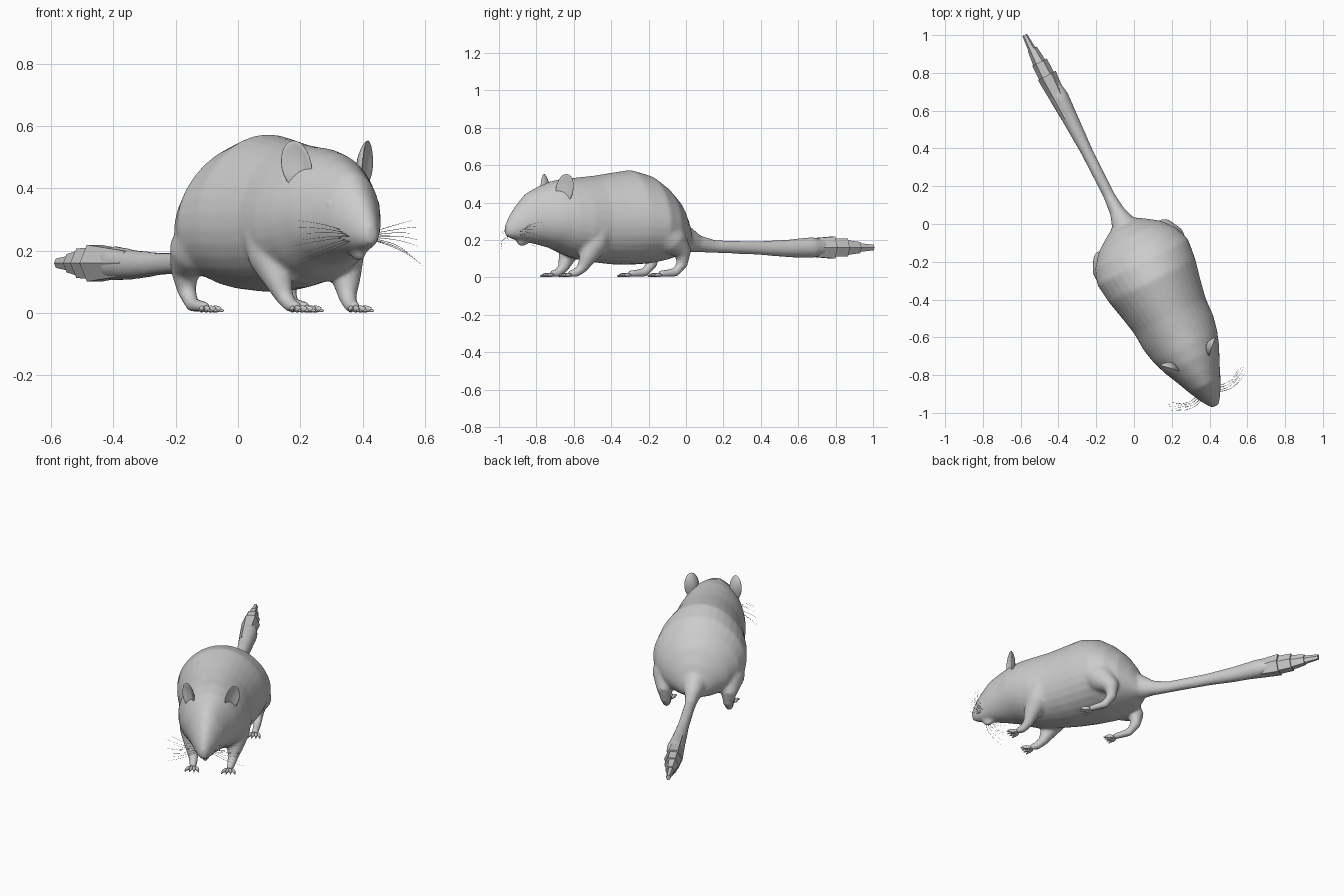
import bpy, bmesh, math
from mathutils import Matrix, Vector

default_cube = bpy.data.objects.get("Cube")
if default_cube:
    bpy.data.objects.remove(default_cube, do_unlink=True)

# Everything is modelled along +x (nose) with y sideways, then turned into place
PLACE = Matrix.Translation((-0.0445, -0.0225, 0)) @ Matrix.Rotation(math.atan2(-0.89, 0.45), 4, "Z")

fur = bpy.data.materials.new("grey fur")
fur.use_nodes = True
GREY = (0.6, 0.6, 0.6, 1)
fur.diffuse_color = GREY
fur.node_tree.nodes["Principled BSDF"].inputs["Base Color"].default_value = GREY


def finish(name, bm, smooth=True):
    """Turn a bmesh into a placed, coloured object."""
    bmesh.ops.recalc_face_normals(bm, faces=bm.faces)
    for face in bm.faces:
        face.smooth = smooth
    mesh = bpy.data.meshes.new(name)
    bm.to_mesh(mesh)
    bm.free()
    mesh.materials.append(fur)
    obj = bpy.data.objects.new(name, mesh)
    bpy.context.collection.objects.link(obj)
    obj.matrix_world = PLACE
    return obj


def loft(bm, rings, sides=24, axis=None, pear=0.0):
    """Closed tube through rings of (centre, sideways radius, upright radius)."""
    loops = []
    for i, (centre, wide, tall) in enumerate(rings):
        before = Vector(rings[max(i - 1, 0)][0])
        after = Vector(rings[min(i + 1, len(rings) - 1)][0])
        tangent = axis or (after - before).normalized()
        side = Vector((0, 1, 0))
        side = (side - tangent * side.dot(tangent)).normalized()
        up = tangent.cross(side)
        loop = []
        for k in range(sides):
            a = math.tau * k / sides
            width = wide * math.cos(a) * (1 - pear * math.sin(a))
            loop.append(bm.verts.new(Vector(centre) + side * width + up * tall * math.sin(a)))
        loops.append(loop)
    for low, high in zip(loops, loops[1:]):
        for k in range(sides):
            n = (k + 1) % sides
            bm.faces.new((low[k], low[n], high[n], high[k]))
    bm.faces.new(loops[0])
    bm.faces.new(loops[-1])


def ellipsoid(bm, centre, size, turn=None):
    matrix = Matrix.Translation(centre) @ (turn or Matrix()) @ Matrix.Diagonal((*size, 1))
    return bmesh.ops.create_uvsphere(bm, u_segments=20, v_segments=12, radius=1, matrix=matrix)["verts"]


# Body and head: position along the spine, bottom, top, half width
skin = bmesh.new()
PROFILE = [
    (-0.04, 0.14, 0.24, 0.05), (0, 0.13, 0.34, 0.115), (0.05, 0.11, 0.42, 0.185),
    (0.12, 0.09, 0.49, 0.24), (0.2, 0.075, 0.545, 0.268), (0.31, 0.068, 0.575, 0.255),
    (0.42, 0.07, 0.56, 0.23), (0.52, 0.08, 0.545, 0.21), (0.62, 0.095, 0.535, 0.205),
    (0.7, 0.12, 0.53, 0.188), (0.78, 0.155, 0.515, 0.16), (0.86, 0.175, 0.485, 0.122),
    (0.93, 0.19, 0.45, 0.092), (0.99, 0.2, 0.385, 0.062), (1.03, 0.21, 0.33, 0.038),
    (1.055, 0.225, 0.28, 0.018),
]
loft(skin, [((s, 0, (low + high) / 2), w, (high - low) / 2) for s, low, high, w in PROFILE],
     sides=32, axis=Vector((1, 0, 0)), pear=0.12)

# Tail
TAIL = [(0.06, 0.22, 0.11), (-0.02, 0.205, 0.075), (-0.1, 0.18, 0.045), (-0.2, 0.165, 0.034),
        (-0.45, 0.158, 0.036), (-0.62, 0.155, 0.046), (-0.78, 0.16, 0.056), (-0.86, 0.162, 0.04)]
loft(skin, [((s, 0, z), r * 0.9, r) for s, z, r in TAIL])

# Legs: path points as along, sideways, height, radius
FRONT_LEG = [(0.56, 0.125, 0.25, 0.085), (0.59, 0.13, 0.17, 0.068), (0.63, 0.122, 0.1, 0.044),
             (0.655, 0.113, 0.05, 0.029), (0.69, 0.108, 0.024, 0.024), (0.73, 0.105, 0.018, 0.018)]
BACK_LEG = [(0.22, 0.16, 0.26, 0.1), (0.14, 0.185, 0.19, 0.08), (0.085, 0.185, 0.13, 0.046),
            (0.09, 0.18, 0.07, 0.03), (0.13, 0.18, 0.027, 0.024), (0.23, 0.18, 0.018, 0.018)]
for mirror in (1, -1):
    for leg in (FRONT_LEG, BACK_LEG):
        loft(skin, [((s, mirror * t, z), r, r) for s, t, z, r in leg])

# Lower lip
ellipsoid(skin, (0.955, 0, 0.19), (0.035, 0.02, 0.022))

# Blend the limbs into one soft skin
body = finish("body", skin)
remesh = body.modifiers.new("blend", "REMESH")
remesh.mode = "VOXEL"
remesh.voxel_size = 0.009
remesh.use_smooth_shade = True
soften = body.modifiers.new("soften", "SMOOTH")
soften.factor = 0.5
soften.iterations = 9

for label, mirror in (("left", 1), ("right", -1)):
    # Ear: a thin oval dish facing forward and outward
    ear = bmesh.new()
    verts = ellipsoid(ear, (0, 0, 0), (0.012, 0.05, 0.082))
    for v in verts:
        v.co.x += 9 * v.co.y ** 2 + 3 * max(v.co.z, 0) ** 2
    turn = Matrix.Rotation(mirror * 0.75, 4, "Z") @ Matrix.Rotation(mirror * -0.2, 4, "X")
    bmesh.ops.transform(ear, verts=verts, matrix=Matrix.Translation((0.75, mirror * 0.112, 0.473)) @ turn)
    finish(label + "_ear", ear)

    # Eye
    eye = bmesh.new()
    ellipsoid(eye, (0.915, mirror * 0.08, 0.345), (0.026, 0.014, 0.024), Matrix.Rotation(mirror * -0.45, 4, "Z"))
    finish(label + "_eye", eye)

    # Toes with small claws
    for part, start, across, spread in (("front", 0.735, 0.105, 0.15), ("back", 0.235, 0.18, 0.12)):
        toes = bmesh.new()
        for k in range(4):
            swing = (k - 1.5) * spread * 2
            turn = Matrix.Rotation(swing, 4, "Z")
            root = Vector((start, mirror * across + (k - 1.5) * 0.014, 0.013))
            ahead = turn @ Vector((1, 0, 0))
            ellipsoid(toes, root + ahead * 0.01, (0.027, 0.009, 0.011), turn)
            ellipsoid(toes, root + ahead * 0.036 - Vector((0, 0, 0.005)), (0.011, 0.004, 0.005), turn)
        finish(f"{label}_{part}_toes", toes)

    # Whiskers
    strands = bpy.data.curves.new(label + "_whiskers", "CURVE")
    strands.dimensions = "3D"
    strands.bevel_depth = 0.0011
    strands.bevel_resolution = 0
    for k in range(8):
        lift = (k - 3.5) / 3.5
        reach = 0.225 - 0.02 * (k % 3)
        spline = strands.splines.new("POLY")
        spline.points.add(6)
        for j, point in enumerate(spline.points):
            f = j / 6
            point.co = (0.99 - 0.012 * (k % 4) + 0.03 * math.sin(f * math.pi) - 0.025 * f,
                        mirror * (0.04 + (reach - 0.04) * f),
                        0.245 + 0.012 * lift + 0.06 * lift * f - 0.02 * f * f, 1)
            point.radius = 1 - 0.7 * f
    strands.materials.append(fur)
    whiskers = bpy.data.objects.new(label + "_whiskers", strands)
    bpy.context.collection.objects.link(whiskers)
    whiskers.matrix_world = PLACE

# Faceted tail tuft: overlapping six-sided tufts, each start, end, radii
TUFTS = [(-0.66, -0.91, 0.046, 0.068), (-0.86, -0.99, 0.058, 0.055),
         (-0.96, -1.07, 0.05, 0.034), (-1.04, -1.155, 0.03, 0.017)]
tuft = bmesh.new()
for start, end, r0, r1 in TUFTS:
    drift = 0.03 * (end + 0.66)
    loft(tuft, [((start, drift, 0.16), r0 * 0.78, r0), ((end, drift, 0.16), r1 * 0.78, r1)], sides=6)
finish("tail_tuft", tuft, smooth=False)
